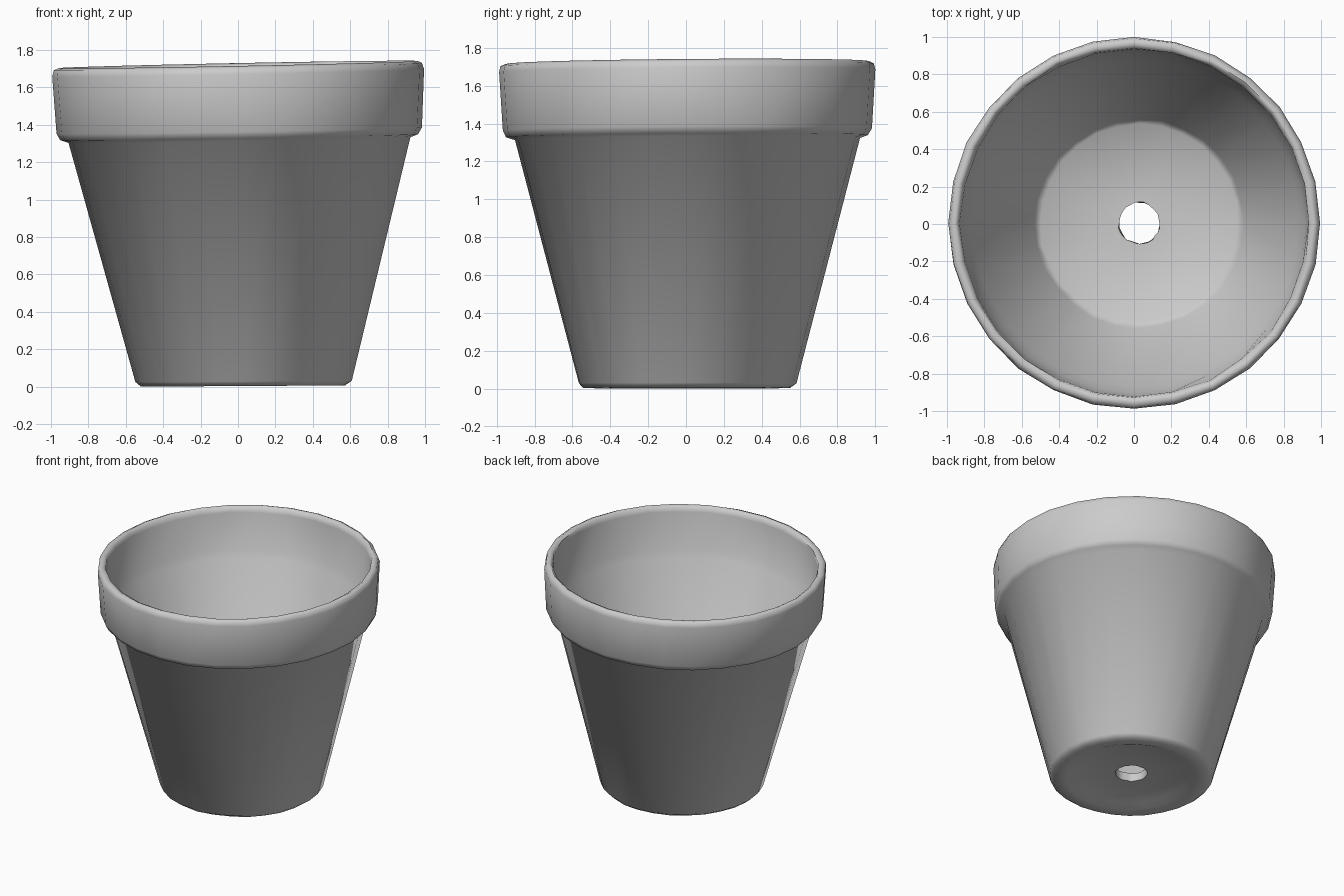
import bpy, bmesh, math, random
from mathutils import Vector

cube = bpy.data.objects.get("Cube")
if cube:
    bpy.data.objects.remove(cube)

random.seed(4)
SEGMENTS = 28

# Closed cross-section (radius, height): hole, underside, wall, rim, inside, floor
PROFILE = [
    (0.11, 0.10), (0.11, 0.035), (0.40, 0.03), (0.46, 0.005), (0.545, 0.005),
    (0.575, 0.03), (0.91, 1.32), (0.955, 1.335), (0.975, 1.37),
    (0.993, 1.68), (0.985, 1.712), (0.96, 1.724), (0.938, 1.712), (0.93, 1.68),
    (0.905, 1.40), (0.875, 1.35), (0.56, 0.13), (0.53, 0.105),
]


def place(radius, z, angle, wobble):
    """Point on the pot, with a slight hand-made lean and tilt."""
    lean = 0.03 * (1 - z / 1.72)
    x = radius * math.cos(angle) + lean
    y = radius * math.sin(angle) + 0.005
    x += wobble * math.cos(angle)
    y += wobble * math.sin(angle)
    tilt = z / 1.72
    return Vector((x, y, z + x * (0.006 + 0.014 * tilt) + 0.008 * y * tilt))


# Lathe the cross-section into a thick-walled pot
bm = bmesh.new()
rings = []
for radius, z in PROFILE:
    ring = []
    for i in range(SEGMENTS):
        wobble = random.uniform(-0.005, 0.005) if radius < 0.95 else random.uniform(-0.003, 0.003)
        ring.append(bm.verts.new(place(radius, z, math.tau * i / SEGMENTS, wobble)))
    rings.append(ring)
for k, ring in enumerate(rings):
    after = rings[(k + 1) % len(rings)]
    for i in range(SEGMENTS):
        j = (i + 1) % SEGMENTS
        bm.faces.new((ring[i], ring[j], after[j], after[i]))
bmesh.ops.recalc_face_normals(bm, faces=bm.faces[:])

# Rest the pot on the ground
low = min(v.co.z for v in bm.verts)
for v in bm.verts:
    v.co.z -= low

mesh = bpy.data.meshes.new("flower_pot")
bm.to_mesh(mesh)
bm.free()
pot = bpy.data.objects.new("flower_pot", mesh)
bpy.context.collection.objects.link(pot)

# Plain grey clay
clay = bpy.data.materials.new("grey clay")
clay.use_nodes = True
color = (0.6, 0.6, 0.6, 1)
clay.diffuse_color = color
clay.node_tree.nodes["Principled BSDF"].inputs["Base Color"].default_value = color
mesh.materials.append(clay)

bpy.ops.object.select_all(action="DESELECT")
pot.select_set(True)
bpy.context.view_layer.objects.active = pot
bpy.ops.object.shade_smooth_by_angle(angle=math.radians(60))
